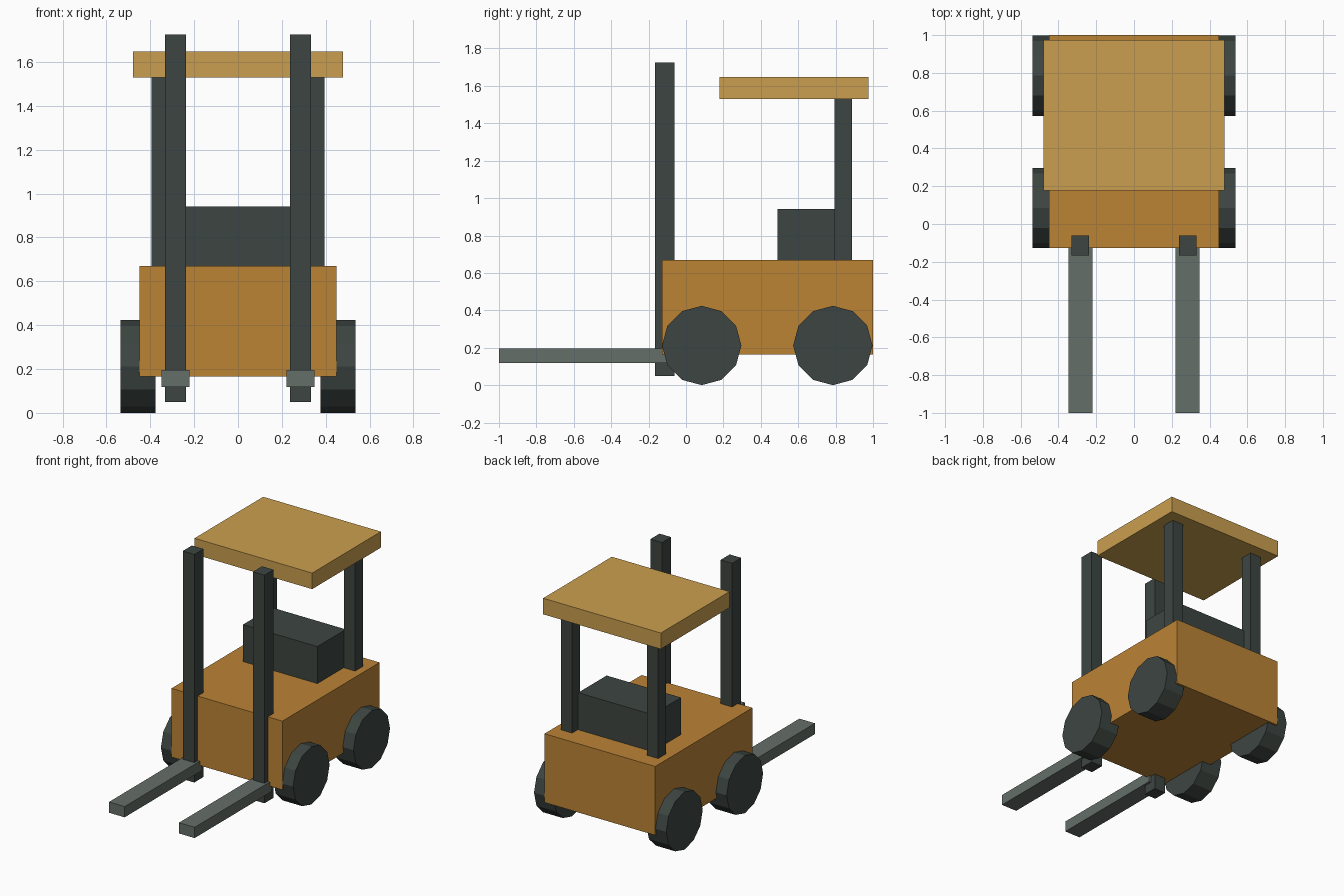
import bpy
import math

if "Cube" in bpy.data.objects:
    bpy.data.objects.remove(bpy.data.objects["Cube"], do_unlink=True)


def material(name, rgb):
    mat = bpy.data.materials.new(name)
    mat.use_nodes = True
    mat.diffuse_color = (*rgb, 1)
    bsdf = next(n for n in mat.node_tree.nodes if n.type == "BSDF_PRINCIPLED")
    bsdf.inputs["Base Color"].default_value = (*rgb, 1)
    return mat


ORANGE = material("body orange", (0.50, 0.23, 0.036))
TAN = material("roof tan", (0.59, 0.347, 0.078))
DARK = material("dark grey", (0.046, 0.06, 0.053))
GREY = material("fork grey", (0.13, 0.156, 0.138))


def box(name, xs, ys, zs, mat):
    """Axis-aligned box from its extents."""
    bpy.ops.mesh.primitive_cube_add(size=1)
    obj = bpy.context.object
    obj.name = name
    obj.location = [(a + b) / 2 for a, b in (xs, ys, zs)]
    obj.scale = [b - a for a, b in (xs, ys, zs)]
    obj.data.materials.append(mat)
    return obj


def wheel(name, x, y):
    """Twelve-sided wheel on a sideways axle, standing on the ground."""
    radius = 0.212
    bpy.ops.mesh.primitive_cylinder_add(
        vertices=12, radius=radius, depth=0.16,
        location=(x, y, radius), rotation=(0, math.pi / 2, 0))
    obj = bpy.context.object
    obj.name = name
    obj.data.materials.append(DARK)


# Body, seat and roof
box("body", (-0.45, 0.45), (-0.128, 1.0), (0.165, 0.67), ORANGE)
box("seat", (-0.302, 0.302), (0.49, 0.82), (0.66, 0.942), DARK)
box("roof", (-0.478, 0.478), (0.178, 0.975), (1.53, 1.648), TAN)

# Paired parts on both sides
for side, s in (("left", 1), ("right", -1)):
    def span(a, b):
        return sorted((s * a, s * b))

    box(f"{side}_mast", span(0.238, 0.332), (-0.167, -0.061), (0.05, 1.725), DARK)
    box(f"{side}_fork", span(0.221, 0.348), (-1.0, -0.1), (0.117, 0.196), GREY)
    box(f"{side}_roof_post", span(0.305, 0.395), (0.795, 0.887), (0.66, 1.54), DARK)
    wheel(f"{side}_front_wheel", s * 0.457, 0.084)
    wheel(f"{side}_rear_wheel", s * 0.457, 0.785)
